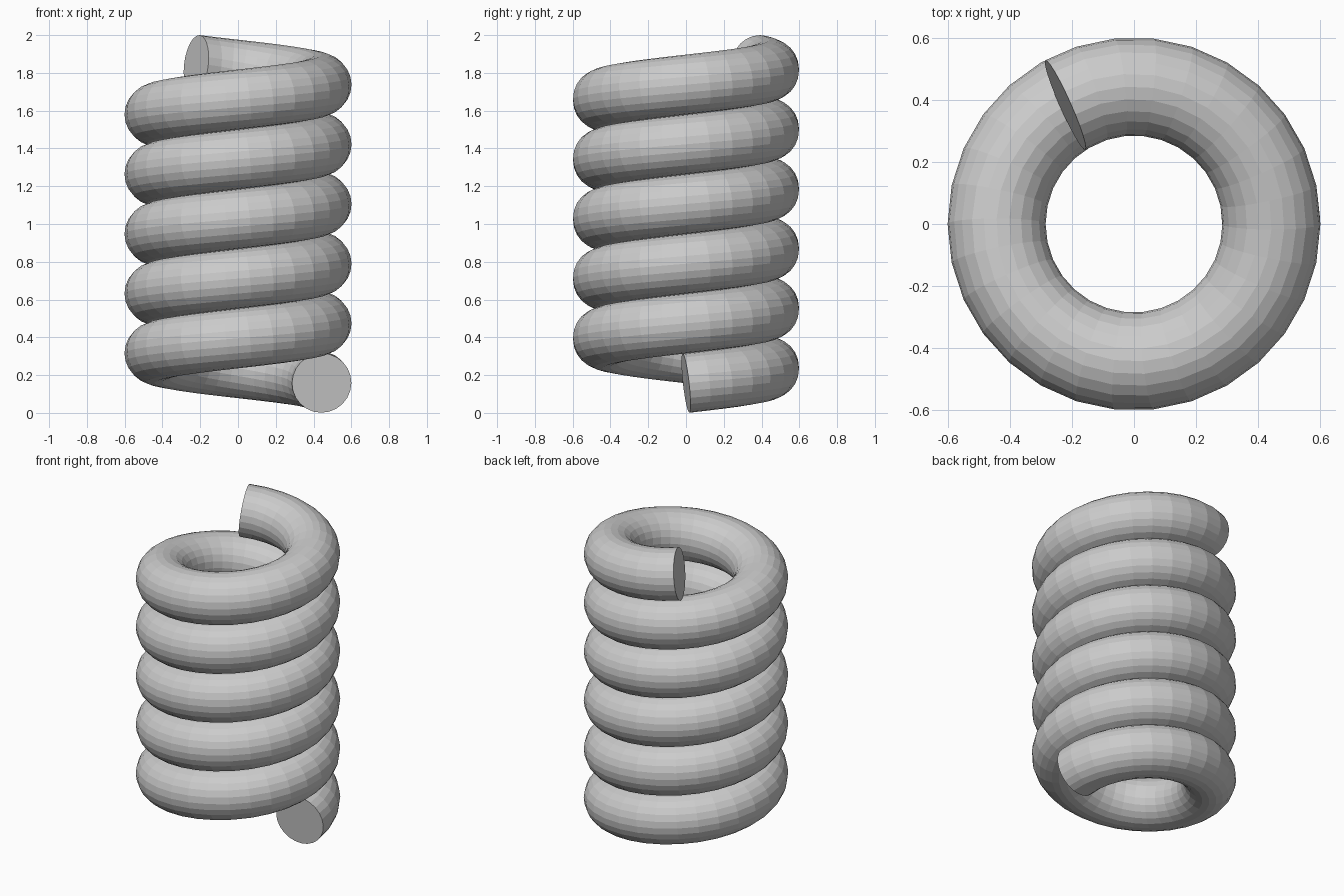
import bpy
from math import cos, sin, radians

if "Cube" in bpy.data.objects:
    bpy.data.objects.remove(bpy.data.objects["Cube"])

# Spring dimensions
COIL_R = 0.443
WIRE_R = 0.158
STEP = 12            # degrees per segment
SEGMENTS = 160       # five turns plus a third
Z_START, Z_END = 0.158, 1.843

# Helical path
curve = bpy.data.curves.new("coil_spring", 'CURVE')
curve.dimensions = '3D'
curve.twist_mode = 'Z_UP'
spline = curve.splines.new('POLY')
spline.points.add(SEGMENTS)
for i, p in enumerate(spline.points):
    a = radians(i * STEP)
    z = Z_START + (Z_END - Z_START) * i / SEGMENTS
    p.co = (COIL_R * cos(a), COIL_R * sin(a), z, 1)
spline.use_smooth = False

# Round wire with flat closed ends
curve.bevel_depth = WIRE_R
curve.bevel_resolution = 10
curve.use_fill_caps = True

spring = bpy.data.objects.new("coil_spring", curve)
bpy.context.collection.objects.link(spring)

# Turn into a flat-faced mesh
bpy.context.view_layer.objects.active = spring
spring.select_set(True)
bpy.ops.object.convert(target='MESH')
bpy.ops.object.shade_flat()
